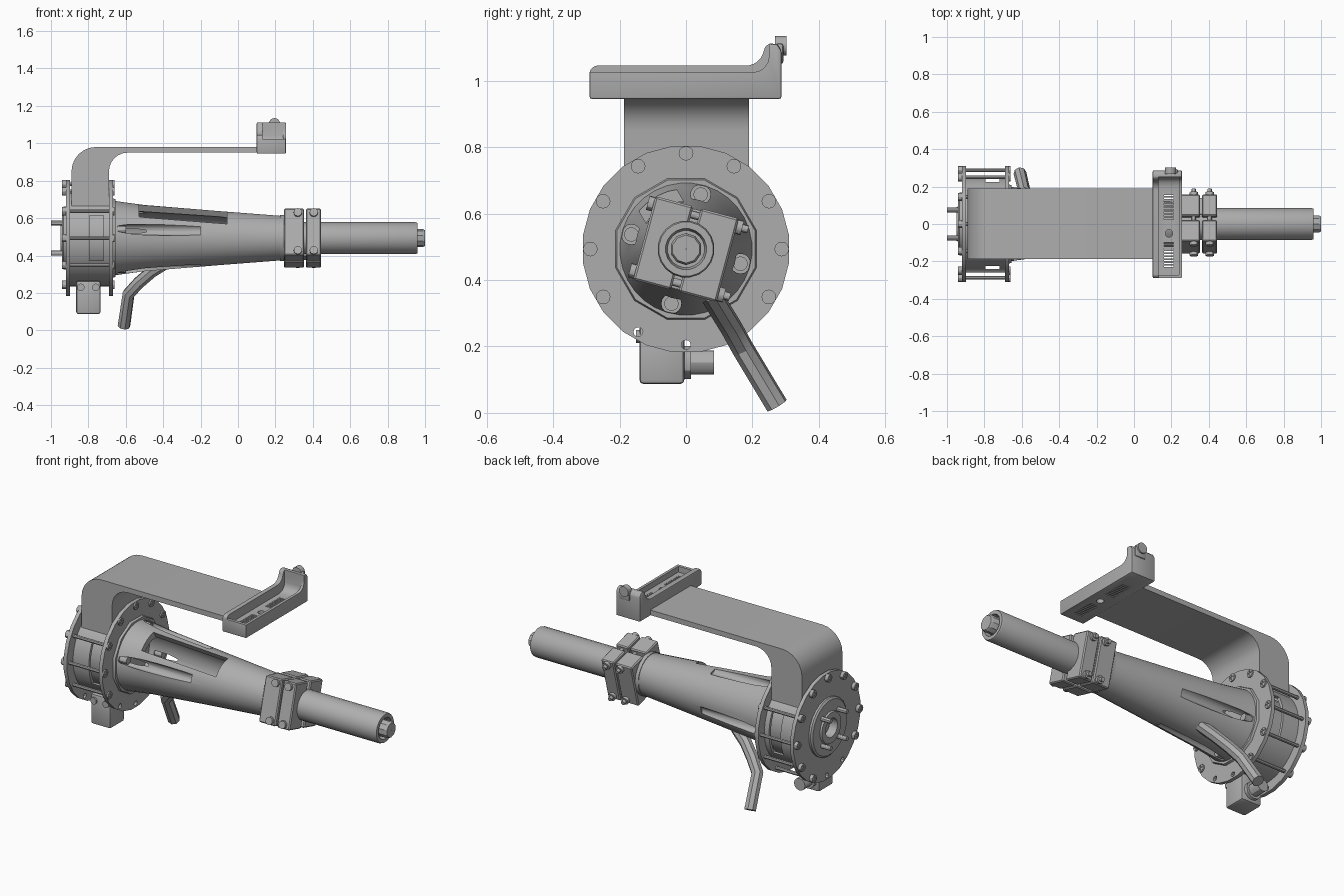
import bpy, bmesh, math
from mathutils import Vector, Matrix

if "Cube" in bpy.data.objects:
    bpy.data.objects.remove(bpy.data.objects["Cube"])

AXIS = 0.493   # height of the long axis
TILT = math.radians(-15)

grey = bpy.data.materials.new("machined_grey")
grey.use_nodes = True
grey.diffuse_color = (0.42, 0.42, 0.42, 1)
grey.node_tree.nodes["Principled BSDF"].inputs["Base Color"].default_value = (0.42, 0.42, 0.42, 1)


def activate(ob):
    bpy.ops.object.select_all(action="DESELECT")
    ob.select_set(True)
    bpy.context.view_layer.objects.active = ob


def make(name, bm):
    bmesh.ops.recalc_face_normals(bm, faces=bm.faces)
    mesh = bpy.data.meshes.new(name)
    bm.to_mesh(mesh)
    bm.free()
    mesh.materials.append(grey)
    ob = bpy.data.objects.new(name, mesh)
    bpy.context.collection.objects.link(ob)
    return ob


def bevel(ob, width, segments=2):
    mod = ob.modifiers.new("bevel", "BEVEL")
    mod.width, mod.segments, mod.limit_method = width, segments, "ANGLE"
    activate(ob)
    bpy.ops.object.modifier_apply(modifier="bevel")
    return ob


def lathe(name, profile, sides=24, centre=(0, AXIS)):
    """Revolve a closed (x, radius) outline about an axis parallel to x."""
    bm = bmesh.new()
    rings = []
    for i in range(sides):
        a = 2 * math.pi * (i + 0.5) / sides
        rings.append([bm.verts.new((x, centre[0] + r * math.cos(a), centre[1] + r * math.sin(a)))
                      for x, r in profile])
    n = len(profile)
    for i in range(sides):
        p, q = rings[i], rings[(i + 1) % sides]
        for j in range(n):
            bm.faces.new((p[j], p[(j + 1) % n], q[(j + 1) % n], q[j]))
    return make(name, bm)


def rod(name, start, end, r, sides=12):
    start, end = Vector(start), Vector(end)
    d = end - start
    bm = bmesh.new()
    m = Matrix.Translation((start + end) / 2) @ d.to_track_quat("Z", "Y").to_matrix().to_4x4()
    bmesh.ops.create_cone(bm, cap_ends=True, segments=sides, radius1=r, radius2=r, depth=d.length, matrix=m)
    return make(name, bm)


def box(name, low, high, frame=Matrix()):
    low, high = Vector(low), Vector(high)
    bm = bmesh.new()
    m = frame @ Matrix.Translation((low + high) / 2) @ Matrix.Diagonal((*(high - low), 1))
    bmesh.ops.create_cube(bm, size=1, matrix=m)
    return make(name, bm)


def prism(name, points, axis, a, b):
    """Extrude an outline along x (points are y, z) or y (points are x, z)."""
    bm = bmesh.new()
    place = (lambda p, t: (t, p[0], p[1])) if axis == "x" else (lambda p, t: (p[0], t, p[1]))
    face = bm.faces.new([bm.verts.new(place(p, a)) for p in points])
    new = bmesh.ops.extrude_face_region(bm, geom=[face])["geom"]
    shift = Vector((b - a, 0, 0) if axis == "x" else (0, b - a, 0))
    bmesh.ops.translate(bm, vec=shift, verts=[v for v in new if isinstance(v, bmesh.types.BMVert)])
    return make(name, bm)


def cut(ob, *cutters):
    for c in cutters:
        mod = ob.modifiers.new("cut", "BOOLEAN")
        mod.operation, mod.solver, mod.object = "DIFFERENCE", "EXACT", c
        activate(ob)
        bpy.ops.object.modifier_apply(modifier="cut")
        bpy.data.objects.remove(c)


def arc(cx, cz, r, a0, a1, steps=6):
    angles = [math.radians(a0 + (a1 - a0) * i / steps) for i in range(steps + 1)]
    return [(cx + r * math.cos(a), cz + r * math.sin(a)) for a in angles]


def polar(r, degrees):
    a = math.radians(degrees)
    return r * math.cos(a), AXIS + r * math.sin(a)


# Flanges, hub and drum
front_flange = lathe("front_flange", [(-0.69, 0.15), (-0.69, 0.313), (-0.668, 0.313), (-0.668, 0.15)])
rear_flange = lathe("rear_flange", [(-0.92, 0.055), (-0.92, 0.313), (-0.898, 0.313), (-0.898, 0.055)])
lathe("rear_hub", [(-0.95, 0.055), (-0.95, 0.09), (-0.94, 0.095), (-0.94, 0.16),
                   (-0.932, 0.17), (-0.915, 0.17), (-0.915, 0.055)])
lathe("drum_core", [(-0.885, 0.001), (-0.885, 0.21), (-0.68, 0.21), (-0.68, 0.001)])
drum = lathe("drum_shell", [(-0.9, 0.238), (-0.9, 0.255), (-0.685, 0.255), (-0.685, 0.238)], 36)
cut(drum, box("drum_windows", (-0.795, -0.4, AXIS - 0.12), (-0.72, 0.4, AXIS + 0.12)))
for sy in (-1, 1):
    for sz in (-1, 1):
        y, z = 0.075 * sy, AXIS + 0.08 * sz
        rod("rear_stud", (-1, y, z), (-0.93, y, z), 0.013)

# Tie rods and cross-head screws around the flanges
for deg in range(0, 360, 30):
    y, z = polar(0.288, deg)
    if deg in (240, 270):
        for flange in (front_flange, rear_flange):
            cut(flange, rod("screw_hole", (-1, y, z), (-0.6, y, z), 0.014))
        continue
    rod("tie_rod", (-0.91, y, z), (-0.68, y, z), 0.01, 8)
    for tag, x0, x1 in (("front", -0.669, -0.66), ("rear", -0.915, -0.94)):
        head = rod(tag + "_screw", (x0, y, z), (x1, y, z), 0.022)
        for w, h in ((0.014, 0.004), (0.004, 0.014)):
            low, high = sorted((x1 - 0.004, x1 + 0.004))
            cut(head, box("cross", (low, y - w, z - h), (high, y + w, z + h)))

# Hollow tapered housing with a side window and four bolt pockets
lathe("housing_collar", [(-0.67, 0.15), (-0.67, 0.22), (-0.655, 0.215), (-0.655, 0.15)], 12)
housing = lathe("tapered_housing", [(-0.68, 0.203), (-0.62, 0.194), (-0.5, 0.178), (-0.1, 0.145), (0.25, 0.118),
                                    (0.25, 0.07), (-0.1, 0.115), (-0.55, 0.145), (-0.68, 0.145)], 32)
frame = Matrix.Translation((0, 0, AXIS)) @ Matrix.Rotation(math.radians(30), 4, "X")
cut(housing, box("window", (-0.53, -0.065, 0.02), (-0.06, 0.065, 0.4), frame))
for deg in (75, 165, 255, 345):
    y, z = polar(0.17, deg)
    cut(housing, rod("pocket", (-0.645, y, z), (-0.2, y, z), 0.03, 16))
    rod("housing_bolt", (-0.66, y, z), (-0.6, y, z), 0.022)
lathe("housing_tip", [(0.225, 0.1), (0.225, 0.124), (0.25, 0.124), (0.25, 0.1)], 32)

# Two split clamps, tilted about the long axis
tilted = Matrix.Translation((0, 0, AXIS)) @ Matrix.Rotation(TILT, 4, "X")
for x0, x1 in ((0.245, 0.353), (0.363, 0.445)):
    for side in (-1, 1):
        low, high = sorted((0.012 * side, 0.13 * side))
        bevel(box("clamp_half", (x0, low, -0.13), (x1, high, 0.13), tilted), 0.006, 1)
box("clamp_bridge", (0.35, 0.03, -0.09), (0.366, 0.12, 0.09), tilted)
for x in (0.32, 0.405):
    for z in (-0.105, 0.105):
        rod("clamp_bolt", tilted @ Vector((x, -0.14, z)), tilted @ Vector((x, 0.165, z)), 0.012)
        for side in (-1, 1):
            rod("clamp_bolt_head", tilted @ Vector((x, 0.12 * side, z)),
                tilted @ Vector((x, 0.147 * side, z)), 0.022)

# Output tube and plug
lathe("output_tube", [(0.2, 0.001), (0.2, 0.086), (0.95, 0.086), (0.96, 0.082),
                      (0.96, 0.062), (0.93, 0.056), (0.93, 0.001)], 20)
lathe("tube_plug", [(0.9, 0.001), (0.9, 0.048), (0.99, 0.048), (1, 0.042), (1, 0.001)], 10)

# Support arm: thick leg curving into a flat strap
outline = ([(-0.69, 0.6), (-0.89, 0.6)] + arc(-0.76, 0.85, 0.13, 180, 90)
           + [(0.12, 0.98), (0.12, 0.95)] + arc(-0.59, 0.85, 0.1, 90, 180))
arm = prism("support_arm", outline, "y", -0.187, 0.19)
cut(arm, rod("drum_clearance", (-1, 0, AXIS), (-0.5, 0, AXIS), 0.245, 36))

# Tray on the end of the arm
tray = prism("tray", [(-0.29, 0.945), (0.287, 0.945), (0.287, 1.09), (0.275, 1.11), (0.25, 1.112)]
             + [(0.238, 1.1)] + arc(0.18, 1.1, 0.055, -10, -90) + [(-0.275, 1.045), (-0.29, 1.03)],
             "x", 0.1, 0.256)
bevel(tray, 0.006)
for x1, floor in ((0.3, 1.024), (0.24, 0.99)):
    hollow = [(-0.272, floor), (0.2, floor)] + arc(0.2, floor + 0.05, 0.05, -60, 0, 3) + [(0.25, 1.2), (-0.272, 1.2)]
    if floor > 1:
        hollow[0], hollow[-1] = (-0.4, floor), (-0.4, 1.2)
    cut(tray, prism("hollow", hollow, "x", 0.13, x1))
for start in (0.025, -0.23):
    for i in range(9):
        y = start + i * 0.0155
        cut(tray, box("slot", (0.16, y, 0.9), (0.212, y + 0.007, 1.1)))
cut(tray, rod("round_hole", (0.187, -0.05, 0.9), (0.187, -0.05, 1.1), 0.02, 16))
bevel(box("knob_mount", (0.165, 0.27, 1.05), (0.235, 0.293, 1.112)), 0.008)
rod("tray_knob", (0.195, 0.268, 1.105), (0.195, 0.302, 1.105), 0.03, 16)

# Connector box under the drum
bevel(box("connector_box", (-0.865, -0.14, 0.087), (-0.735, -0.005, 0.265)), 0.012)
for x in (-0.84, -0.76):
    rod("box_screw", (x, -0.15, 0.23), (x, -0.13, 0.23), 0.02)
rod("connector_collar", (-0.8, -0.01, 0.152), (-0.8, 0.015, 0.152), 0.05)
rod("connector_plug", (-0.8, 0, 0.152), (-0.8, 0.085, 0.152), 0.036)

# Bent outlet pipe
path = bpy.data.curves.new("outlet_pipe", "CURVE")
path.dimensions = "3D"
path.bevel_depth, path.bevel_resolution, path.use_fill_caps = 0.034, 2, True
points = [(-0.38, 0.07, 0.365), (-0.46, 0.1, 0.315), (-0.53, 0.137, 0.255), (-0.585, 0.17, 0.195), (-0.61, 0.274, 0.022)]
spline = path.splines.new("POLY")
spline.points.add(len(points) - 1)
for p, co in zip(spline.points, points):
    p.co = (*co, 1)
pipe = bpy.data.objects.new("outlet_pipe", path)
bpy.context.collection.objects.link(pipe)
path.materials.append(grey)
activate(pipe)
bpy.ops.object.convert(target="MESH")

# Smooth round surfaces, keep hard edges
for ob in bpy.context.scene.objects:
    if ob.type == "MESH":
        activate(ob)
        bpy.ops.object.shade_smooth_by_angle(angle=math.radians(30))
